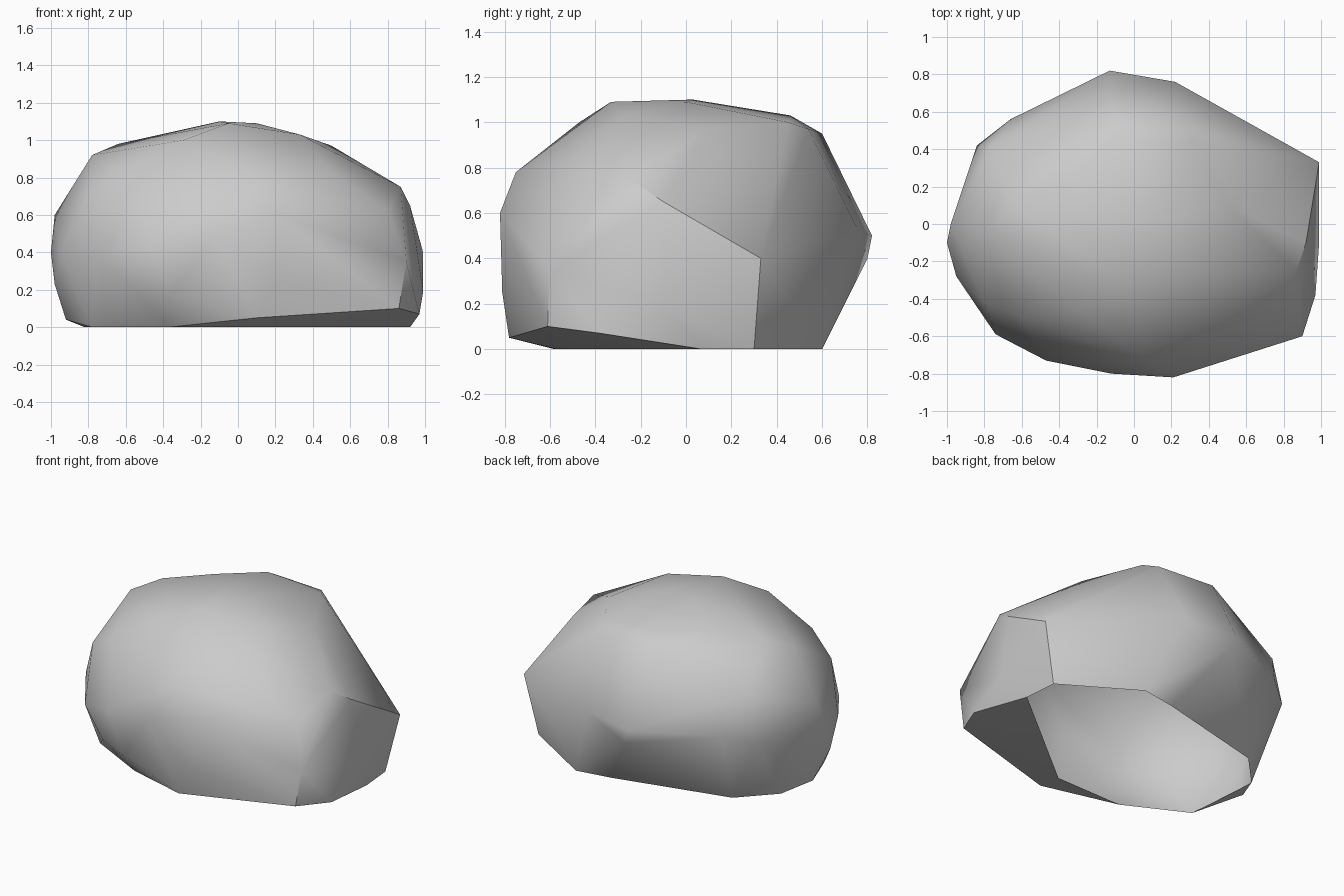
import bpy, bmesh, math

if "Cube" in bpy.data.objects:
    bpy.data.objects.remove(bpy.data.objects["Cube"])

# Outline where the boulder meets the ground (x, y at z = 0)
base = [(.92, .07), (.9, .3), (.41, .6), (.17, .56), (-.61, .37), (-.82, .15),
        (-.78, -.37), (-.37, -.58), (.13, -.57)]

# Corners just above the ground
low = [(.97, -.38, .07), (.86, -.61, .1), (.1, -.78, .05), (-.92, -.05, .04),
       (-.36, -.73, .17), (-.55, -.67, .2), (.99, -.1, .19)]

# Widest girth of the boulder
girth = [(.99, .33, .4), (-.13, .82, .5), (.22, .76, .52), (-.1, .8, .4),
         (-.84, .42, .45), (-.66, .56, .5), (-1, -.1, .4), (-.98, 0, .6),
         (-.98, -.15, .23), (-.95, -.28, .4), (-.74, -.59, .36), (-.47, -.73, .45),
         (-.12, -.8, .5), (.21, -.82, .6), (.21, -.81, .25), (.9, -.6, .35)]

# Shoulders and crown
crown = [(.92, -.1, .65), (.87, -.25, .75), (.8, -.5, .62), (.1, -.75, .78),
         (-.6, -.5, .82), (-.8, -.42, .7), (-.78, -.04, .92), (-.64, .1, .98),
         (-.77, .41, .75), (-.13, .6, .95), (.25, .54, .97), (.31, .45, 1.0),
         (-.1, .46, 1.03), (-.35, .25, 1.03), (-.05, -.33, 1.09), (-.1, .03, 1.1),
         (.1, 0, 1.09), (.33, -.27, 1.03), (-.29, -.47, 1.0), (.5, -.5, .83),
         (.5, .1, .97)]

# Wrap the corners in a faceted skin
bm = bmesh.new()
for p in [(x, y, 0) for x, y in base] + low + girth + crown:
    bm.verts.new(p)
res = bmesh.ops.convex_hull(bm, input=bm.verts[:])
inner = {g for g in res["geom_interior"] + res["geom_unused"]
         if isinstance(g, bmesh.types.BMVert)}
bmesh.ops.delete(bm, geom=list(inner), context='VERTS')
bmesh.ops.recalc_face_normals(bm, faces=bm.faces[:])

# The hidden underside is left open
floor = [f for f in bm.faces if all(v.co.z < 1e-4 for v in f.verts)]
bmesh.ops.delete(bm, geom=floor, context='FACES')
mesh = bpy.data.meshes.new("boulder")
bm.to_mesh(mesh)
bm.free()

# Boulder, smooth except along its broken edges
boulder = bpy.data.objects.new("boulder", mesh)
bpy.context.collection.objects.link(boulder)
bpy.context.view_layer.objects.active = boulder
boulder.select_set(True)
bpy.ops.object.shade_smooth_by_angle(angle=math.radians(38))
